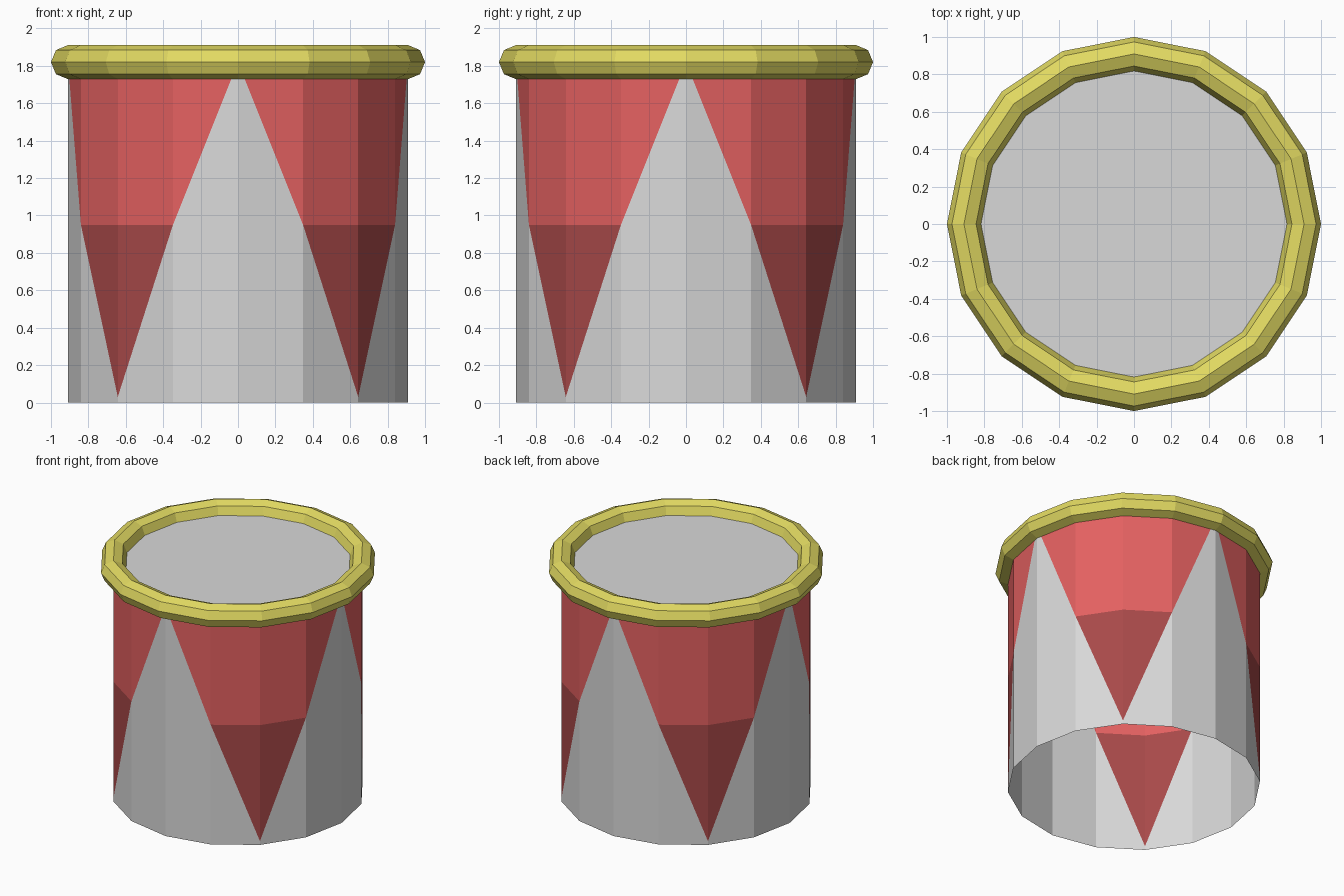
import bpy, bmesh, math

if "Cube" in bpy.data.objects:
    bpy.data.objects.remove(bpy.data.objects["Cube"])

SIDES = 16
R = 0.909          # shell radius
TOP = 1.82         # shell top, also the hoop centre height
MID = 0.95         # where the red changes shade
TIP = 0.03         # lowest point of the red triangles


def srgb(*rgb):
    lin = lambda c: c / 12.92 if c <= 0.04045 else ((c + 0.055) / 1.055) ** 2.4
    return tuple(lin(c / 255) for c in rgb) + (1.0,)


def material(name, *rgb):
    m = bpy.data.materials.new(name)
    m.diffuse_color = srgb(*rgb)
    m.use_nodes = True
    m.node_tree.nodes["Principled BSDF"].inputs["Base Color"].default_value = m.diffuse_color
    return m


def make_object(name, bm, mats):
    me = bpy.data.meshes.new(name)
    bm.to_mesh(me)
    bm.free()
    for m in mats:
        me.materials.append(m)
    ob = bpy.data.objects.new(name, me)
    bpy.context.collection.objects.link(ob)
    return ob


white = material("drum white", 217, 217, 217)
red = material("bright red", 228, 97, 97)
dark_red = material("dark red", 168, 73, 73)
yellow = material("hoop yellow", 226, 218, 98)


def ring_point(i, z, r=R):
    a = 2 * math.pi * i / SIDES
    return (r * math.cos(a), r * math.sin(a), z)


# Drum shell: open below, zigzag pattern cut into the wall faces
bm = bmesh.new()


def panel(points, mat, flip):
    if flip:
        points = points[::-1]
    f = bm.faces.new([bm.verts.new(ring_point(i, z)) for i, z in points])
    f.material_index = mat


for q in range(0, SIDES, 4):            # four white peaks
    for s in (1, -1):                   # mirrored halves of each peak
        a, b, c = q, q + s, q + 2 * s
        flip = s < 0
        panel([(a, 0), (b, 0), (b, MID), (a, TOP)], 0, flip)
        panel([(a, TOP), (b, MID), (b, TOP)], 1, flip)
        panel([(b, 0), (c, 0), (c, TIP), (b, MID)], 0, flip)
        panel([(b, MID), (c, TIP), (c, MID)], 2, flip)
        panel([(b, MID), (c, MID), (c, TOP), (b, TOP)], 1, flip)
bmesh.ops.remove_doubles(bm, verts=bm.verts[:], dist=1e-4)
make_object("drum_shell", bm, [white, red, dark_red])

# Drum head: flat skin across the top
bm = bmesh.new()
bm.faces.new([bm.verts.new(ring_point(i, TOP)) for i in range(SIDES)])
make_object("drum_head", bm, [white])

# Hoop: low-poly torus around the head
bpy.ops.mesh.primitive_torus_add(major_segments=SIDES, minor_segments=8,
                                 major_radius=R, minor_radius=0.091,
                                 location=(0, 0, TOP))
hoop = bpy.context.object
hoop.name = "top_hoop"
hoop.data.materials.append(yellow)
for p in hoop.data.polygons:
    p.use_smooth = False
